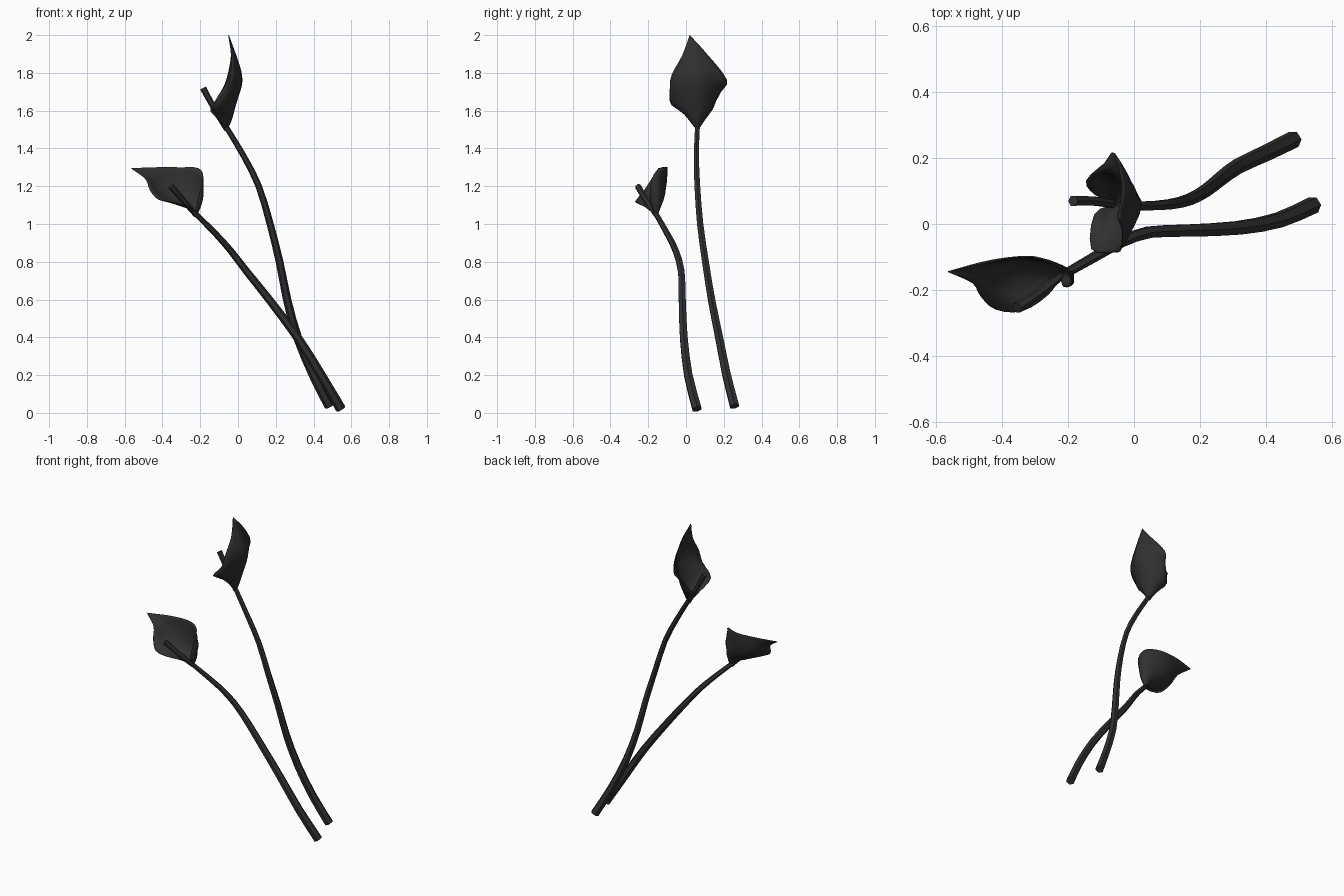
import bpy
from mathutils import Vector

if "Cube" in bpy.data.objects:
    bpy.data.objects.remove(bpy.data.objects["Cube"])

dark = bpy.data.materials.new("dark_grey")
dark.diffuse_color = (0.03, 0.03, 0.03, 1)
dark.use_nodes = True
dark.node_tree.nodes["Principled BSDF"].inputs["Base Color"].default_value = dark.diffuse_color


def spline(points, steps):
    """Catmull-Rom resampling of a list of vectors."""
    p = [Vector(q) for q in points]
    p = [2 * p[0] - p[1]] + p + [2 * p[-1] - p[-2]]
    out = []
    for a, b, c, d in zip(p, p[1:], p[2:], p[3:]):
        for k in range(steps):
            t = k / steps
            out.append(0.5 * (2 * b + (c - a) * t + (2 * a - 5 * b + 4 * c - d) * t * t
                              + (3 * b - a - 3 * c + d) * t ** 3))
    return out + [p[-2]]


def add_mesh(name, verts, faces, smooth):
    me = bpy.data.meshes.new(name)
    me.from_pydata(verts, [], faces)
    me.materials.append(dark)
    if smooth:
        me.shade_smooth()
    ob = bpy.data.objects.new(name, me)
    bpy.context.collection.objects.link(ob)
    return ob


def tube(name, points, r0, r1, steps=2):
    """Six-sided tapering tube along a smooth path, capped at both ends."""
    from math import cos, sin, pi
    path = spline(points, steps)
    n, verts, faces = 6, [], []
    for i, c in enumerate(path):
        d = (path[min(i + 1, len(path) - 1)] - path[max(i - 1, 0)]).normalized()
        u = d.cross(Vector((0, 1, 0))).normalized()
        v = d.cross(u)
        r = r0 + (r1 - r0) * i / (len(path) - 1)
        verts += [c + r * (u * cos(2 * pi * k / n) + v * sin(2 * pi * k / n)) for k in range(n)]
    for i in range(len(path) - 1):
        for k in range(n):
            a, b = i * n + k, i * n + (k + 1) % n
            faces.append((a, a + n, b + n, b))
    faces += [tuple(range(n)), tuple(reversed(range(len(verts) - n, len(verts))))]
    return add_mesh(name, verts, faces, False)


def spathe(name, base, rows, tip):
    """Curled petal: each row runs rim - side - back - side - rim."""
    rows = [[base] * 5] + rows + [[tip] * 5]
    across = [spline(r, 2) for r in rows]
    cols = [spline(c, 3) for c in zip(*across)]
    w, h = len(cols), len(cols[0])
    # Pinch to single points at the base and tip
    verts = [cols[0][0]] + [cols[j][i] for i in range(1, h - 1) for j in range(w)] + [cols[0][-1]]
    faces = []
    last = len(verts) - 1
    for j in range(w - 1):
        faces.append((0, 1 + j, 2 + j))
        for i in range(h - 3):
            a = 1 + i * w + j
            faces.append((a, a + w, a + w + 1, a + 1))
        e = 1 + (h - 3) * w + j
        faces.append((e, last, e + 1))
    ob = add_mesh(name, verts, faces, True)
    sol = ob.modifiers.new("thickness", "SOLIDIFY")
    sol.thickness = 0.004
    sol.offset = 0
    return ob


# Tall flower
tube("tall_stem", [(.485, .257, .035), (.40, .215, .2), (.315, .175, .4), (.26, .135, .6),
                   (.22, .103, .8), (.17, .075, 1.0), (.11, .06, 1.2), (.03, .055, 1.36),
                   (-.06, .06, 1.51)], .027, .014)
tube("tall_spadix", [(-.06, .06, 1.5), (-.125, .07, 1.61), (-.185, .07, 1.72)], .014, .017)
spathe("tall_spathe", (-.06, .06, 1.495), [
    [(-.12, .09, 1.57), (-.08, .105, 1.56), (-.035, .06, 1.55), (-.07, .01, 1.56), (-.12, .03, 1.575)],
    [(-.145, .13, 1.61), (-.085, .15, 1.63), (-.01, .07, 1.64), (-.055, -.04, 1.63), (-.13, -.075, 1.63)],
    [(-.09, .185, 1.70), (-.045, .15, 1.72), (.02, .07, 1.74), (-.01, -.01, 1.72), (-.06, -.085, 1.71)],
    [(-.06, .215, 1.765), (-.02, .15, 1.79), (.015, .06, 1.81), (0, 0, 1.80), (-.04, -.075, 1.79)],
    [(-.035, .11, 1.90), (-.02, .075, 1.895), (-.01, .04, 1.89), (-.02, .01, 1.89), (-.035, -.02, 1.89)],
], (-.05, .02, 2.0))

# Short leaning flower
tube("short_stem", [(.545, .058, .02), (.44, .012, .2), (.315, -.012, .4), (.165, -.02, .6),
                    (.045, -.025, .75), (-.04, -.055, .86), (-.12, -.1, .95),
                    (-.225, -.16, 1.055)], .027, .014)
tube("short_spadix", [(-.22, -.155, 1.045), (-.29, -.21, 1.125), (-.355, -.255, 1.2)], .014, .017)
spathe("short_spathe", (-.22, -.155, 1.04), [
    [(-.215, -.19, 1.12), (-.19, -.165, 1.12), (-.215, -.135, 1.09), (-.26, -.165, 1.08), (-.26, -.215, 1.09)],
    [(-.185, -.18, 1.24), (-.19, -.145, 1.20), (-.25, -.12, 1.13), (-.30, -.175, 1.095), (-.34, -.265, 1.115)],
    [(-.21, -.14, 1.295), (-.26, -.11, 1.25), (-.33, -.11, 1.175), (-.37, -.155, 1.135), (-.42, -.26, 1.13)],
    [(-.30, -.10, 1.30), (-.345, -.10, 1.27), (-.40, -.115, 1.215), (-.43, -.16, 1.18), (-.465, -.22, 1.18)],
    [(-.43, -.11, 1.30), (-.45, -.12, 1.28), (-.465, -.13, 1.265), (-.475, -.15, 1.25), (-.49, -.18, 1.24)],
], (-.565, -.145, 1.295))
